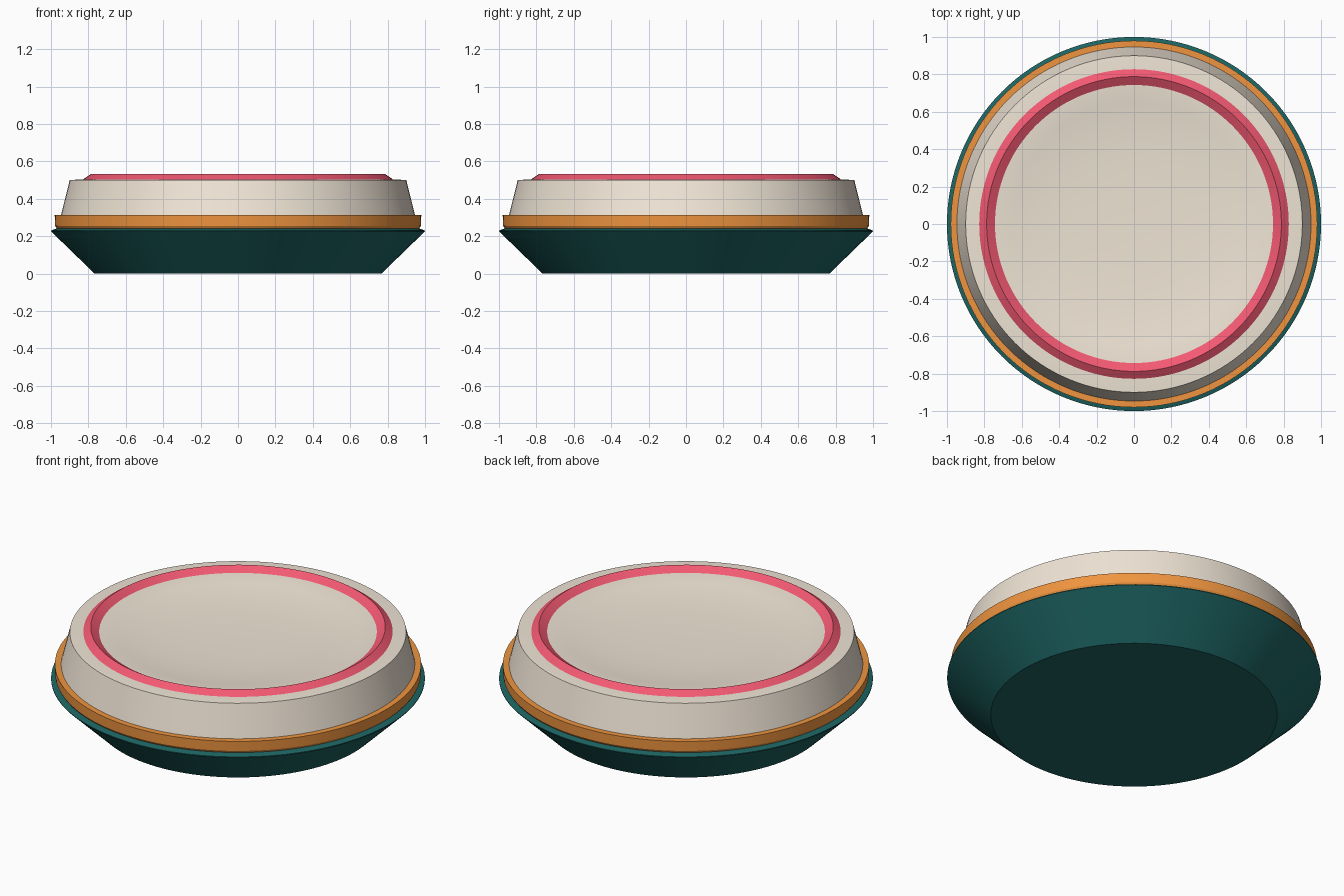
import bpy, bmesh, math

if "Cube" in bpy.data.objects:
    bpy.data.objects.remove(bpy.data.objects["Cube"])

SIDES = 128


def material(name, rgb):
    m = bpy.data.materials.new(name)
    m.diffuse_color = (*rgb, 1)
    m.use_nodes = True
    m.node_tree.nodes["Principled BSDF"].inputs["Base Color"].default_value = m.diffuse_color
    return m


def lathe(name, profile, mat, closed=False):
    """Turn a list of (radius, z) points around the z axis."""
    bm = bmesh.new()
    rings = []
    for r, z in profile:
        if r == 0:
            rings.append([bm.verts.new((0, 0, z))] * SIDES)
        else:
            rings.append([bm.verts.new((r * math.cos(2 * math.pi * i / SIDES),
                                        r * math.sin(2 * math.pi * i / SIDES), z))
                          for i in range(SIDES)])
    pairs = list(zip(rings, rings[1:]))
    if closed:
        pairs.append((rings[-1], rings[0]))
    for a, b in pairs:
        for i in range(SIDES):
            j = (i + 1) % SIDES
            bm.faces.new(dict.fromkeys((a[i], a[j], b[j], b[i])))
    bmesh.ops.recalc_face_normals(bm, faces=bm.faces)
    mesh = bpy.data.meshes.new(name)
    bm.to_mesh(mesh)
    bm.free()
    mesh.materials.append(mat)
    ob = bpy.data.objects.new(name, mesh)
    bpy.context.collection.objects.link(ob)
    bpy.ops.object.select_all(action='DESELECT')
    ob.select_set(True)
    bpy.context.view_layer.objects.active = ob
    bpy.ops.object.shade_smooth_by_angle(angle=math.radians(25))
    return ob


teal = material("teal", (0.012, 0.13, 0.125))
orange = material("orange", (0.87, 0.30, 0.05))
cream = material("cream", (0.87, 0.78, 0.67))
pink = material("pink", (0.90, 0.10, 0.17))

# Flared base with a thin bevelled rim
lathe("base", [(0, 0), (0.767, 0), (1.0, 0.226), (1.0, 0.23),
               (0.97, 0.241), (0, 0.241)], teal)

# Middle band, slightly tucked in at the bottom
lathe("band", [(0, 0.24), (0.968, 0.24), (0.978, 0.255), (0.98, 0.312),
               (0, 0.312)], orange)

# Tapered upper body with a shallow dished top
lathe("body", [(0, 0.31), (0.947, 0.31), (0.90, 0.50), (0.83, 0.504),
               (0.745, 0.504), (0.65, 0.489), (0.52, 0.474), (0.38, 0.465),
               (0.20, 0.46), (0, 0.459)], cream)

# Raised ridge around the dish
lathe("ridge_ring", [(0.832, 0.501), (0.788, 0.531), (0.742, 0.503),
                     (0.787, 0.495)], pink, closed=True)
